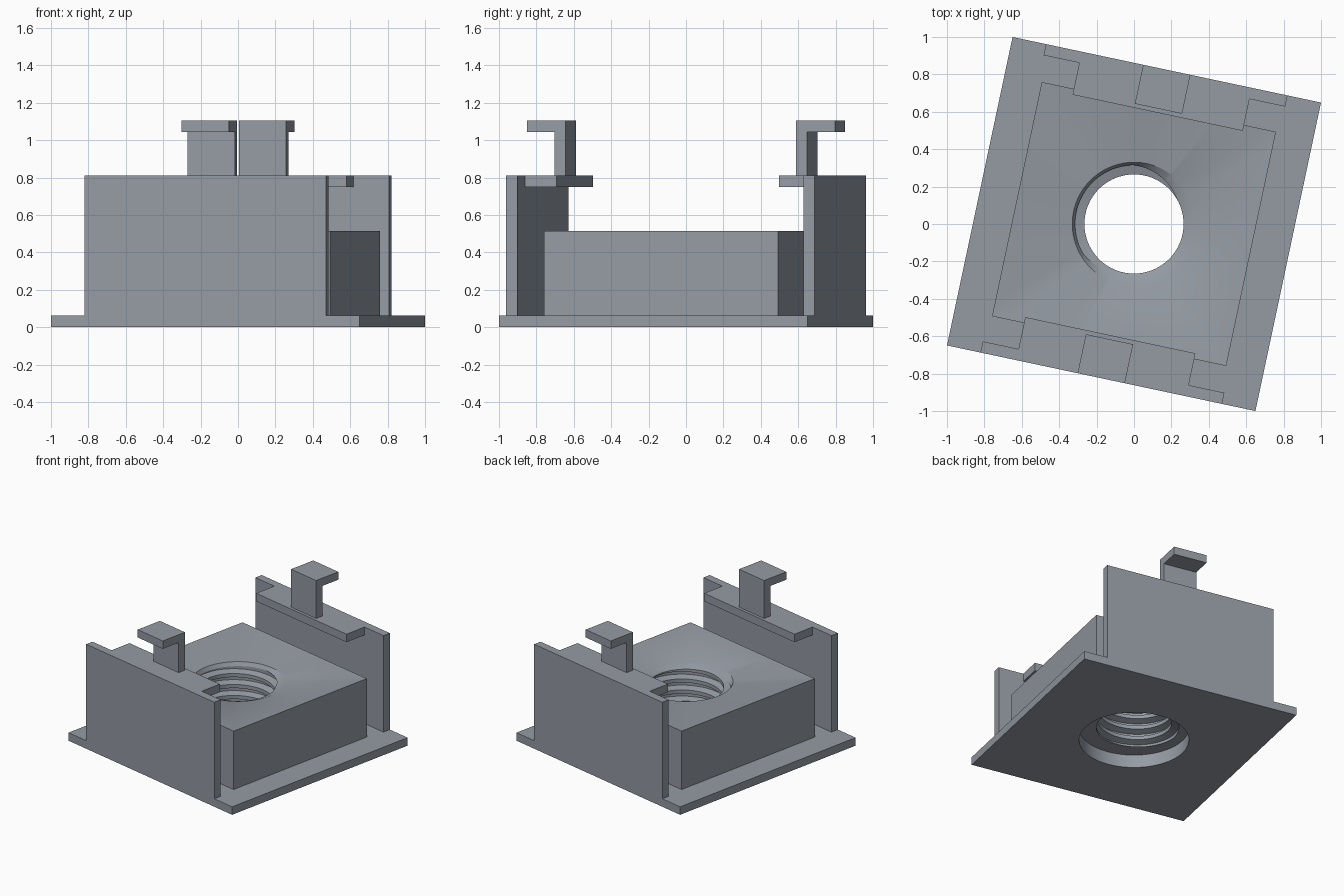
import bpy, bmesh, math

if "Cube" in bpy.data.objects:
    bpy.data.objects.remove(bpy.data.objects["Cube"])

TURN = math.radians(-12)          # whole model is turned on its base
N = 96                            # segments around the bore
PITCH, ROWS = 0.085, 6            # thread pitch, profile steps per turn
Z_LOW, Z_HIGH = 0.10, 0.45        # threaded span

grey = bpy.data.materials.new("slate_grey")
grey.diffuse_color = (0.30, 0.33, 0.37, 1)
grey.use_nodes = True
grey.node_tree.nodes["Principled BSDF"].inputs["Base Color"].default_value = grey.diffuse_color


def finish(name, bm, turn=0.0):
    bmesh.ops.remove_doubles(bm, verts=bm.verts, dist=1e-5)
    bmesh.ops.recalc_face_normals(bm, faces=bm.faces)
    me = bpy.data.meshes.new(name)
    bm.to_mesh(me)
    bm.free()
    me.materials.append(grey)
    ob = bpy.data.objects.new(name, me)
    ob.rotation_euler.z = TURN + turn
    bpy.context.collection.objects.link(ob)
    return ob


def extrude_profile(name, pts, half_width, turn):
    """Extrude a (y, z) outline along x, centred."""
    bm = bmesh.new()
    f = bm.faces.new([bm.verts.new((-half_width, y, z)) for y, z in pts])
    ext = bmesh.ops.extrude_face_region(bm, geom=[f])
    vs = [g for g in ext["geom"] if isinstance(g, bmesh.types.BMVert)]
    bmesh.ops.translate(bm, verts=vs, vec=(2 * half_width, 0, 0))
    return finish(name, bm, turn)


def rect(y0, y1, z0, z1):
    return [(y0, z0), (y1, z0), (y1, z1), (y0, z1)]


def angle(j):
    return 2 * math.pi * (j % N) / N


def circle(r, z):
    return [(r * math.cos(angle(j)), r * math.sin(angle(j)), z) for j in range(N + 1)]


def square(s, z):
    out = []
    for j in range(N + 1):
        c, d = math.cos(angle(j)), math.sin(angle(j))
        k = s / max(abs(c), abs(d))
        out.append((c * k, d * k, z))
    return out


def thread_radius(p):
    """Trapezoid thread: crest 0.265, root 0.315."""
    p = (p % 1.0) * 6
    t = 0 if p < 2 else p - 2 if p < 3 else 1 if p < 5 else 6 - p
    return 0.265 + 0.05 * t


def thread_row(k):
    row = []
    for j in range(N + 1):
        turn = j / N
        z = Z_LOW + PITCH * (k / ROWS + turn)
        z = min(max(z, Z_LOW), Z_HIGH)
        r = thread_radius((z - Z_LOW) / PITCH - turn)
        row.append((r * math.cos(angle(j)), r * math.sin(angle(j)), z))
    return row


# base plate, dished block and threaded bore as one closed loft
k_top = math.ceil((Z_HIGH - Z_LOW) / PITCH * ROWS)
loops = [circle(0.386, 0), square(0.843, 0), square(0.843, 0.062),
         square(0.64, 0.062), square(0.64, 0.515), circle(0.33, 0.478)]
loops += [thread_row(k) for k in range(k_top, -ROWS - 1, -1)]
loops += [circle(0.386, Z_LOW), circle(0.386, 0)]
bm = bmesh.new()
for a, b in zip(loops, loops[1:]):
    va, vb = [bm.verts.new(p) for p in a], [bm.verts.new(p) for p in b]
    for j in range(N):
        bm.faces.new((va[j], va[j + 1], vb[j + 1], vb[j]))
body = finish("base_and_threaded_block", bm)
bpy.ops.object.select_all(action='DESELECT')
body.select_set(True)
bpy.context.view_layer.objects.active = body
bpy.ops.object.shade_smooth_by_angle(angle=math.radians(25))

# opposite side walls, each with an inner shelf and an outward hook
for side, turn in (("back", 0.0), ("front", math.pi)):
    extrude_profile(side + "_wall", rect(0.782, 0.843, 0.062, 0.81), 0.66, turn)
    extrude_profile(side + "_shelf", rect(0.608, 0.782, 0.748, 0.81), 0.465, turn)
    hook = [(0.63, 0.81), (0.69, 0.81), (0.69, 1.043), (0.843, 1.043),
            (0.843, 1.104), (0.63, 1.104)]
    extrude_profile(side + "_hook", hook, 0.129, turn)
